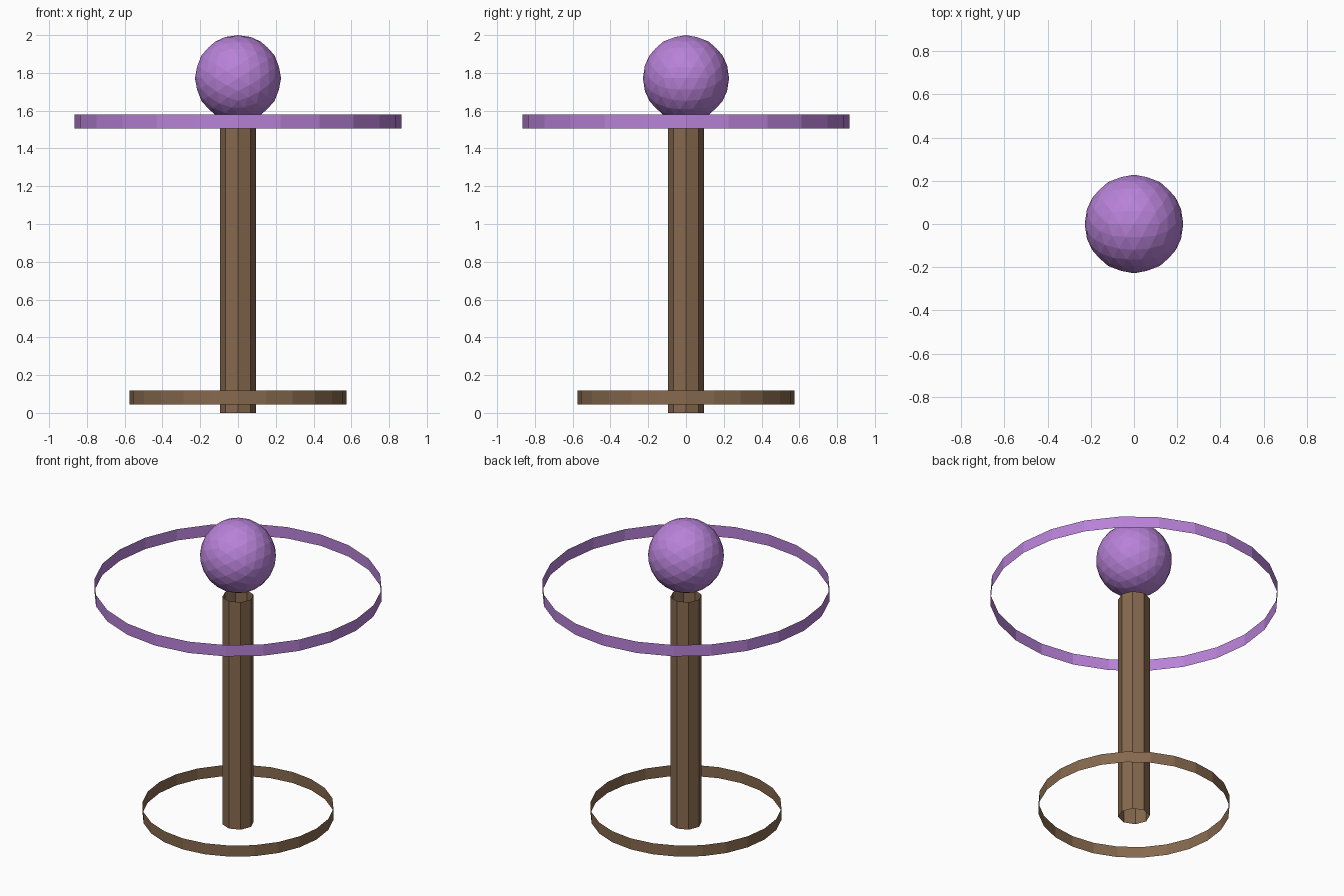
import bpy
import math

if "Cube" in bpy.data.objects:
    bpy.data.objects.remove(bpy.data.objects["Cube"])


def material(name, color):
    m = bpy.data.materials.new(name)
    m.diffuse_color = (*color, 1.0)
    m.use_nodes = True
    m.node_tree.nodes["Principled BSDF"].inputs["Base Color"].default_value = m.diffuse_color
    return m


purple = material("soft purple", (0.479, 0.223, 0.686))
brown = material("wood brown", (0.238, 0.141, 0.076))


def open_tube(name, radius, z0, z1, sides, mat):
    """Uncapped thin-walled cylinder between two heights."""
    bpy.ops.mesh.primitive_cylinder_add(
        vertices=sides, radius=radius, depth=z1 - z0,
        end_fill_type='NOTHING', location=(0, 0, (z0 + z1) / 2))
    obj = bpy.context.object
    obj.name = name
    obj.data.materials.append(mat)
    return obj


# Octagonal post, hollow at both ends
open_tube("post", 0.095, 0.0, 1.505, 8, brown)

# Floating bands around the post
open_tube("base_ring", 0.575, 0.045, 0.118, 24, brown)
open_tube("upper_ring", 0.865, 1.505, 1.58, 24, purple)

# Faceted ball, turned so an edge lies across its top
bpy.ops.mesh.primitive_ico_sphere_add(
    subdivisions=3, radius=0.228, location=(0, 0, 1.772),
    rotation=(0, -math.atan(2 / (1 + math.sqrt(5))), 0))
ball = bpy.context.object
ball.name = "top_ball"
ball.data.materials.append(purple)
